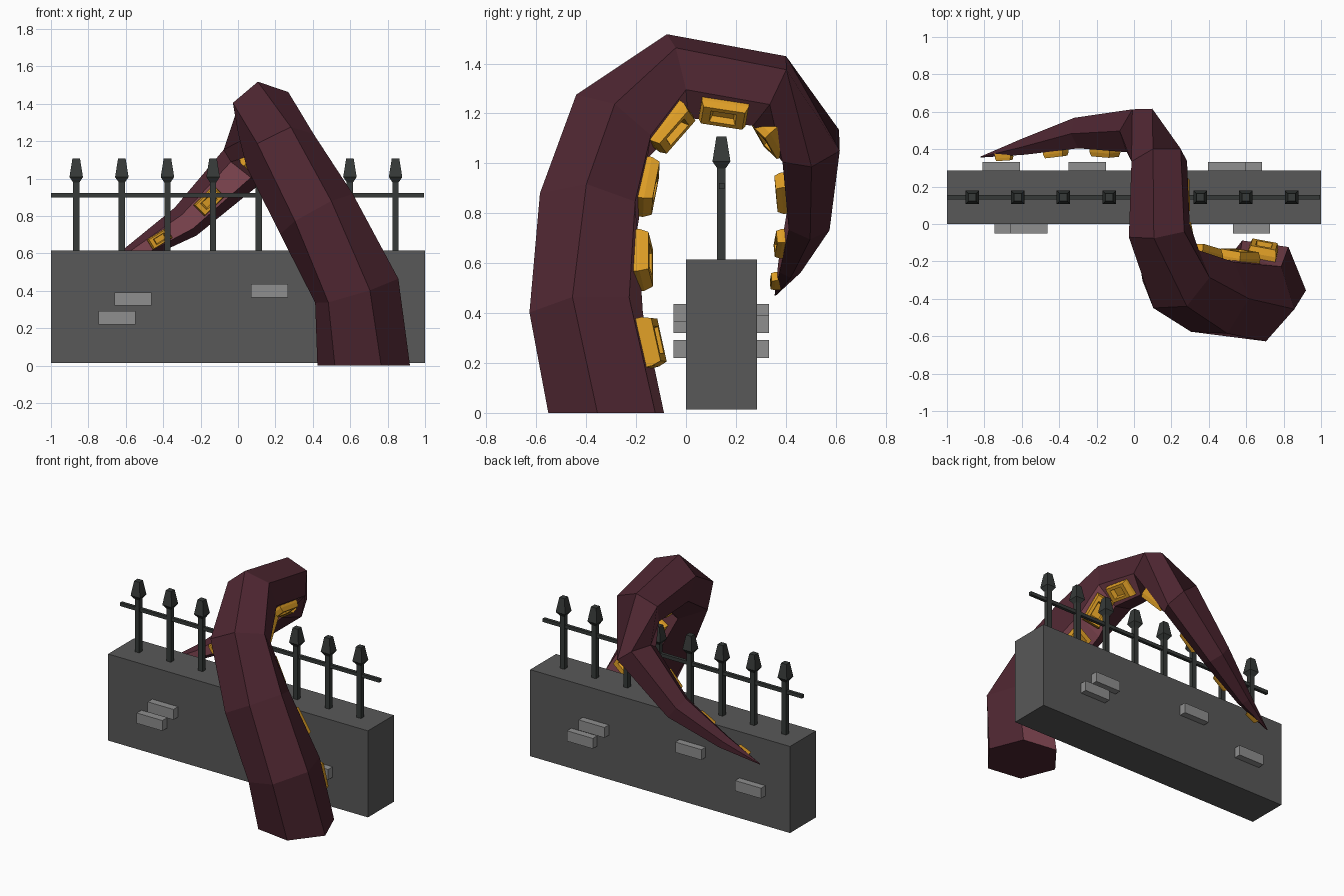
import bpy, bmesh, math
from mathutils import Vector

if "Cube" in bpy.data.objects:
    bpy.data.objects.remove(bpy.data.objects["Cube"])


def material(name, r, g, b):
    m = bpy.data.materials.new(name)
    lin = [((c / 255 + 0.055) / 1.055) ** 2.4 for c in (r, g, b)]
    m.diffuse_color = (*lin, 1)
    m.use_nodes = True
    m.node_tree.nodes["Principled BSDF"].inputs["Base Color"].default_value = m.diffuse_color
    return m


WALL = material("dark_stone", 88, 88, 88)
BRICK = material("light_stone", 142, 142, 142)
IRON = material("black_iron", 54, 58, 56)
SKIN = material("maroon_skin", 78, 38, 49)
UNDER = material("pink_underside", 132, 72, 84)
CUP = material("amber_sucker", 222, 158, 38)


def finish(bm, name, *mats):
    bmesh.ops.recalc_face_normals(bm, faces=bm.faces)
    me = bpy.data.meshes.new(name)
    bm.to_mesh(me)
    bm.free()
    for m in mats:
        me.materials.append(m)
    ob = bpy.data.objects.new(name, me)
    bpy.context.collection.objects.link(ob)
    return ob


def loft(bm, rings):
    """Skin a list of closed point rings and cap both ends."""
    vs = [[bm.verts.new(p) for p in ring] for ring in rings]
    n = len(vs[0])
    for a, b in zip(vs, vs[1:]):
        for j in range(n):
            k = (j + 1) % n
            f = bm.faces.new((a[j], a[k], b[k], b[j]))
            f.material_index = 1 if n == 6 and j == 5 else 0
    bm.faces.new(vs[0])
    bm.faces.new(vs[-1])


def square(x, y, z, h):
    return [(x - h, y - h, z), (x + h, y - h, z), (x + h, y + h, z), (x - h, y + h, z)]


def box(bm, x0, x1, y0, y1, z0, z1):
    loft(bm, [[(x0, y0, z), (x1, y0, z), (x1, y1, z), (x0, y1, z)] for z in (z0, z1)])


# wall
bm = bmesh.new()
box(bm, -1, 1, 0, 0.285, 0.013, 0.615)
finish(bm, "wall", WALL)

# raised bricks: (left x, bottom z) on the front, then on the back
bm = bmesh.new()
for x, z in ((-0.66, 0.32), (-0.745, 0.22), (0.07, 0.365), (0.53, 0.22)):
    box(bm, x, x + 0.198, -0.05, 0.02, z, z + 0.072)
for x, z in ((0.395, 0.32), (0.485, 0.22), (-0.35, 0.365), (-0.81, 0.22)):
    box(bm, x, x + 0.2, 0.265, 0.332, z, z + 0.072)
finish(bm, "raised_bricks", BRICK)

# railing: pickets with spear heads, and one rail
bm = bmesh.new()
for i in range(8):
    x = -0.865 + 0.2439 * i
    loft(bm, [square(x, 0.142, z, h) for z, h in
              ((0.6, 0.017), (0.98, 0.017), (1.008, 0.036), (1.108, 0.02))])
finish(bm, "fence_pickets", IRON)
bm = bmesh.new()
box(bm, -1, 0.995, 0.132, 0.154, 0.898, 0.922)
finish(bm, "fence_rail", IRON)

# tentacle path: centre, radius, direction of the underside
PATH = [((0.672, -0.32, 0), 0.25, (0.14, 0.99, 0)),
        ((0.635, -0.40, 0.40), 0.238, (0.2, 0.97, 0.14)),
        ((0.42, -0.39, 0.81), 0.222, (0.02, 1, 0.05)),
        ((0.225, -0.295, 1.15), 0.2, (0.15, 0.9, -0.4)),
        ((0.135, -0.035, 1.35), 0.175, (0.63, 0.27, -0.73)),
        ((0.135, 0.335, 1.29), 0.158, (0.67, -0.23, -0.72)),
        ((0.03, 0.50, 1.07), 0.136, (-0.05, -1, -0.1)),
        ((-0.28, 0.49, 0.77), 0.095, (0, -1, -0.1)),
        ((-0.58, 0.415, 0.585), 0.05, (0, -1, -0.1)),
        ((-0.82, 0.358, 0.472), 0.003, (0, -1, -0.1))]
centres = [Vector(p[0]) for p in PATH]
rings, under = [], []
for i, (c, r, n) in enumerate(PATH):
    c, n = Vector(c), Vector(n)
    t = centres[min(i + 1, len(PATH) - 1)] - centres[max(i - 1, 0)]
    t = Vector((0, 0, 1)) if i == 0 else t.normalized()
    n = (n - t * n.dot(t)).normalized()
    s = n.cross(t)
    ang = [math.radians(30 + 60 * j) for j in range(6)]
    rings.append([c + r * (math.cos(a) * n + math.sin(a) * s) for a in ang])
    under.append((c + n * r * 0.866, n, r))
bm = bmesh.new()
loft(bm, rings)
finish(bm, "tentacle", SKIN, UNDER)

# suckers: hollow rectangular cups along the underside, one per segment
bm = bmesh.new()
for i, f in enumerate((0.65, 0.5, 0.42, 0.5, 0.5, 0.55, 0.6, 0.5, 0.5)):
    (p0, n0, r0), (p1, n1, r1) = under[i], under[i + 1]
    o, r = p0.lerp(p1, f), r0 + (r1 - r0) * f
    t = (p1 - p0).normalized()
    n = n0.lerp(n1, f)
    n = (n - t * n.dot(t)).normalized()
    s = n.cross(t)
    hl = 0.035 + 0.065 * min(1, r / 0.18)
    if i == 8:
        hl = 0.045
    hw, d = 0.012 + 0.27 * r, 0.02 + 0.17 * r

    def rect(k, m, h):
        return [o + t * (a * (hl - m) * k) + s * (b * (hw - m) * k) + n * h
                for a, b in ((-1, -1), (1, -1), (1, 1), (-1, 1))]
    loft(bm, [rect(1, 0, -0.02), rect(1, 0, d * 0.4), rect(0.88, 0, d),
              rect(0.55, 0, d), rect(0.45, 0, d * 0.4)])
finish(bm, "suckers", CUP)
